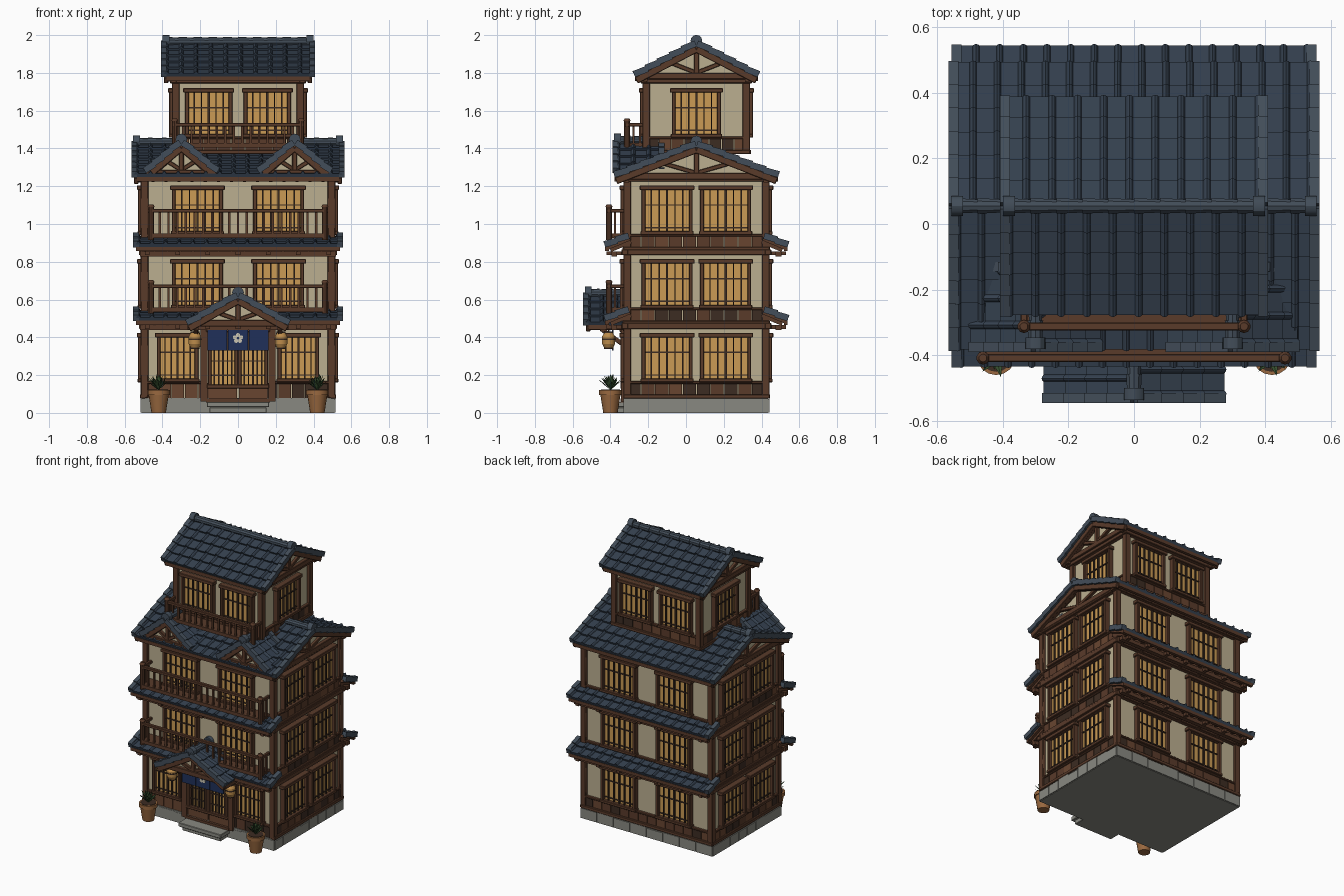
import bpy, bmesh, random
from math import pi, cos, sin
from mathutils import Matrix, Vector

if "Cube" in bpy.data.objects:
    bpy.data.objects.remove(bpy.data.objects["Cube"])

random.seed(4)
I, T = Matrix.Identity(4), Matrix.Translation
COL = dict(wood=(.10, .043, .023), dark=(.045, .025, .016), plank=(.14, .06, .03), plaster=(.5, .43, .28),
           glass=(.60, .33, .09), tile=(.035, .052, .078), cap=(.055, .075, .10), stone=(.25, .25, .22),
           navy=(.014, .03, .10), white=(.6, .56, .45), clay=(.32, .14, .05), leaf=(.04, .085, .03), lamp=(.5, .26, .07))
MAT, parts = {}, {}
for k, c in COL.items():
    MAT[k] = bpy.data.materials.new(k)
    MAT[k].diffuse_color = (*c, 1)
CY = 0.055  # y of the ridge line and body centre


def bm_of(part, mat):
    return parts.setdefault(part, (bmesh.new(), mat))[0]


def rz(a):
    return Matrix.Rotation(a, 4, 'Z')


def box(part, mat, x0, x1, y0, y1, z0, z1, M=I):
    S = Matrix.Diagonal((x1 - x0, y1 - y0, z1 - z0, 1))
    bmesh.ops.create_cube(bm_of(part, mat), size=1, matrix=M @ T(((x0 + x1) / 2, (y0 + y1) / 2, (z0 + z1) / 2)) @ S)


def beam(part, mat, p, q, w, h, M=I):
    p, q = Vector(p), Vector(q)
    R = (q - p).to_track_quat('Y', 'Z').to_matrix().to_4x4()
    S = Matrix.Diagonal((w, (q - p).length, h, 1))
    bmesh.ops.create_cube(bm_of(part, mat), size=1, matrix=M @ T((p + q) / 2) @ R @ S)


def cone(part, mat, p, q, r1, r2, n=12, M=I):
    p, q = Vector(p), Vector(q)
    R = (q - p).to_track_quat('Z', 'Y').to_matrix().to_4x4()
    bmesh.ops.create_cone(bm_of(part, mat), cap_ends=True, segments=n, radius1=r1, radius2=r2,
                          depth=(q - p).length, matrix=M @ T((p + q) / 2) @ R)


def face_m(ang, dist):
    """Local frame of a wall: x along the wall, y outwards."""
    return T((0, CY, 0)) @ rz(ang) @ T((0, dist, 0))


# ---- roofs ----
def slope(name, M, x0, x1, ye, ze, yr, zr, rows, cols):
    """Courses of rolled tiles falling towards local +y, on a timber deck."""
    bm = bm_of(name + "_tiles", 'tile')
    e, r = Vector((0, ye, ze)), Vector((0, yr, zr))
    s, L = (r - e).normalized(), (r - e).length
    n = Vector((0, -s.z, s.y)) if s.y > 0 else Vector((0, s.z, -s.y))
    prof = [(0, 0), (.68, 0), (.74, .009), (.82, .013), (.9, .009), (.97, 0)]
    w = (x1 - x0) / cols
    pts = [(x0 + (c + f) * w, h) for c in range(cols) for f, h in prof] + [(x1, 0)]
    for i in range(rows):
        a, b = e + s * (i * L / rows - .006), e + s * ((i + 1) * L / rows)
        vs = [[bm.verts.new(M @ (o + n * (hh + h * k) + Vector((x, 0, 0)))) for x, h in pts]
              for o, hh, k in ((a, 0, 0), (a, .02, 1), (b, .005, 1))]
        for j in range(len(pts) - 1):
            bm.faces.new((vs[0][j], vs[1][j], vs[1][j + 1], vs[0][j + 1]))
            bm.faces.new((vs[2][j], vs[2][j + 1], vs[1][j + 1], vs[1][j]))
        for x in (x0, x1):  # verge tiles
            c = Vector((x, 0, 0))
            beam(name + "_verge", 'cap', c + a + n * .016, c + b + n * .008, .03, .034, M)
    c = Vector(((x0 + x1) / 2, 0, 0)) - n * .009
    beam(name + "_deck", 'wood', c + e, c + r, x1 - x0 - .01, .018, M)
    for i in range(cols + 1):  # rafters
        c = Vector((x0 + .03 + i * (x1 - x0 - .06) / cols, 0, 0)) - n * .026
        beam(name + "_rafters", 'wood', c + e + s * .012, c + r, .016, .018, M)


def gable_roof(name, M, x0, x1, W, ze, zr, rows, cols):
    for A, a, b in ((M, x0, x1), (M @ rz(pi), -x1, -x0)):
        slope(name, A, a, b, W, ze, 0, zr, rows, cols)
        box(name + "_fascia", 'wood', a + .015, b - .015, W - .012, W + .008, ze - .026, ze - .002, A)
        for x in (a + .012, b - .012):
            beam(name + "_bargeboard", 'wood', (x, W, ze - .022), (x, 0, zr - .022), .024, .036, A)
    n = max(2, round((x1 - x0) / .075))
    d = (x1 - x0) / n
    for i in range(n):
        cone(name + "_ridge", 'cap', (x0 + i * d, 0, zr + .018), (x0 + i * d + d, 0, zr + .018), .025, .021, 10, M)
    for x in (x0 + .012, x1 - .012):
        cone(name + "_ridge", 'cap', (x - .018, 0, zr + .022), (x + .018, 0, zr + .022), .031, .031, 12, M)


def truss(name, M, W, zb, zp, depth=.02):
    """Plaster gable with tie beam, king post and struts."""
    bm = bm_of(name + "_gable_wall", 'plaster')
    f, b = [[bm.verts.new(M @ Vector(p)) for p in ((-W, y, zb), (W, y, zb), (0, y, zp))] for y in (0, -depth)]
    bm.faces.new(f[::-1])
    bm.faces.new(b)
    for i in range(3):
        bm.faces.new((f[i], f[(i + 1) % 3], b[(i + 1) % 3], b[i]))
    H = zp - zb
    box(name + "_truss", 'wood', -W, W, -.01, .026, zb - .014, zb + .02, M)
    box(name + "_truss", 'wood', -.013, .013, -.01, .022, zb, zp, M)
    for s in (-1, 1):
        beam(name + "_truss", 'wood', (0, .008, zb + .02), (s * W * .5, .008, zb + H * .5), .022, .022, M)
        beam(name + "_truss", 'wood', (s * W, .008, zb), (0, .008, zp), .024, .026, M)


# ---- walls and windows ----
def window(M, u, z0, w, h, bars=5, rows=(.12, .62), name="window"):
    a, b, z1 = u - w / 2, u + w / 2, z0 + h
    box(name + "_panes", 'glass', a, b, -.005, .01, z0, z1, M)
    for x in (a, b):
        box(name + "_frames", 'wood', x - .01, x + .01, -.005, .034, z0, z1, M)
    box(name + "_frames", 'wood', a - .02, b + .02, -.005, .04, z1 - .012, z1 + .012, M)
    box(name + "_frames", 'wood', a - .016, b + .016, -.005, .036, z0 - .01, z0 + .01, M)
    for i in range(1, bars + 1):
        x, t = a + i * w / (bars + 1), .006 if i == (bars + 1) / 2 else .0035
        box(name + "_lattice", 'dark', x - t, x + t, 0, .02, z0, z1, M)
    for r in rows:
        box(name + "_lattice", 'dark', a, b, 0, .017, z0 + h * r - .0035, z0 + h * r + .0035, M)


def planks(M, half, z0, z1, gap=0):
    n = round(half / .035)
    d = 2 * half / n
    for i in range(n):
        x = -half + i * d
        if abs(x + d / 2) > gap:
            m = random.choice(('wood', 'plank', 'dark', 'wood'))
            box("wainscot_" + m, m, x + .002, x + d - .002, -.005, .012, z0, z1, M)
    for a, b in ([(-half, half)] if not gap else [(-half, -gap), (gap, half)]):
        box("wall_rails", 'wood', a, b, -.005, .02, z1 - .004, z1 + .01, M)


def storey(hx, hy, z0, z1, layout, door=False):
    box("plaster_walls", 'plaster', -hx, hx, CY - hy, CY + hy, z0, z1)
    for sx in (-1, 1):
        for sy in (-1, 1):
            x, y = sx * hx, CY + sy * hy
            box("corner_posts", 'wood', x - .02, x + .02, y - .02, y + .02, z0, z1)
    for k in range(4):
        side = k % 2
        half, M = (hy, face_m(k * pi / 2, hx)) if side else (hx, face_m(k * pi / 2, hy))
        front = door and k == 2
        planks(M, half, z0, z0 + .078, .17 if front else 0)
        box("wall_rails", 'wood', -half - .03, half + .03, -.005, .028, z1 - .03, z1, M)
        if not front:
            box("wall_rails", 'wood', -half - .02, half + .02, -.005, .024, z0 - .005, z0 + .018, M)
        us, w = ((-.32, .32), .2) if front else layout[side]
        for u in us:
            window(M, u, z0 + .092, w, .24)


pair = {0: ((-.215, .215), .25), 1: ((-.155, .155), .25)}
for i in range(3):
    storey(.495, .367, .08 + .39 * i, .475 + .39 * i, pair, door=(i == 0))
storey(.33, .265, 1.375, 1.775, {0: ((-.155, .155), .23), 1: ((0,), .24)})

# main roof and top roof
C = T((0, CY, 0))
gable_roof("main_roof", C, -.55, .55, .425, 1.25, 1.415, 6, 15)
gable_roof("top_roof", C, -.393, .393, .318, 1.782, 1.948, 5, 10)
for a in (pi / 2, -pi / 2):
    truss("main", face_m(a, .50), .38, 1.25, 1.40)
    truss("top", face_m(a, .345), .28, 1.78, 1.93)
    for s in (-1, 0, 1):  # purlin ends
        box("purlins", 'wood', s * .37 - .014, s * .37 + .014, -.02, .045, 1.37 - abs(s) * .15, 1.40 - abs(s) * .15, face_m(a, .495))
        box("purlins", 'wood', s * .27 - .012, s * .27 + .012, -.02, .045, 1.905 - abs(s) * .15, 1.93 - abs(s) * .15, face_m(a, .335))

# small gables on the main roof, and the entrance porch roof
for x in (-.3, .3):
    gable_roof("dormer", T((x, 0, 0)) @ rz(-pi / 2), .13, .375, .18, 1.275, 1.425, 4, 3)
    truss("dormer", T((x, -.345, 0)) @ rz(pi), .15, 1.265, 1.40)
gable_roof("porch_roof", rz(-pi / 2), .31, .53, .26, .468, .615, 4, 3)
truss("porch", T((0, -.485, 0)) @ rz(pi), .235, .472, .595)
for s in (-1, 1):
    box("porch_beams", 'wood', s * .225 - .016, s * .225 + .016, -.51, -.31, .44, .475)
    box("porch_posts", 'wood', s * .18 - .018, s * .18 + .018, -.345, -.30, .06, .475)
    beam("porch_beams", 'wood', (s * .21, -.33, .36), (s * .225, -.45, .445), .022, .022)

# skirt roofs at front and back, with carried eave beams
for k in (0, 1):
    z = .49 + .39 * k
    for a in (0, pi):
        M = C @ rz(a)
        slope("skirt_roof", M, -.54, .54, .475, z, .355, z + .05, 2, 15)
        box("skirt_beams", 'wood', -.54, .54, .463, .483, z - .024, z - .002, M)
        box("skirt_beams", 'wood', -.52, .52, .42, .45, z - .052, z - .026, M)
        for i in range(7):
            x = -.48 + .16 * i
            box("skirt_brackets", 'wood', x - .012, x + .012, .36, .475, z - .045, z - .025, M)


# balconies
def balcony(hx, yr, yw, z0, z1, n):
    nm = "balcony"
    box(nm + "_floor", 'wood', -hx, hx, yr - .012, yw, z0, z0 + .024)
    box(nm + "_rails", 'wood', -hx - .015, hx + .015, yr - .012, yr + .012, z1 - .03, z1 - .01)
    for i in range(1, n):
        x = -hx + 2 * hx * i / n
        box(nm + "_balusters", 'wood', x - .006, x + .006, yr - .006, yr + .006, z0, z1 - .02)
    for s in (-1, 1):
        cone(nm + "_posts", 'wood', (s * hx, yr, z0 - .01), (s * hx, yr, z1), .016, .016, 10)
        cone(nm + "_posts", 'wood', (s * hx, yr, z1), (s * hx, yr, z1 + .014), .02, .012, 10)
        box(nm + "_rails", 'wood', s * hx - .01, s * hx + .01, yr, yw, z1 - .03, z1 - .01)
        for y in (yr + (yw - yr) / 3, yr + (yw - yr) * 2 / 3):
            box(nm + "_balusters", 'wood', s * hx - .006, s * hx + .006, y - .006, y + .006, z0, z1 - .02)


balcony(.46, -.408, -.31, .535, .69, 20)
balcony(.46, -.408, -.31, .925, 1.09, 20)
balcony(.335, -.312, -.21, 1.405, 1.545, 15)

# stone base with proud blocks, and the step
box("foundation", 'stone', -.51, .51, -.33, .435, 0, .08)
for k in range(4):
    half, d = ((.515, .383), (.383, .513))[k % 2]
    for i in range(8):
        x, w = -half + i * half / 4, half / 4
        box("foundation_blocks", 'stone', x + .002, x + w - .002, -.01, .004, .003, .077 - random.random() * .012, face_m(k * pi / 2, d))
box("door_step", 'stone', -.165, .165, -.43, -.32, .03, .058)
box("door_step", 'stone', -.15, .15, -.41, -.32, 0, .03)

# sliding doors, split curtain and blossom ornament
F = face_m(pi, .367)
for u in (-.079, .079):
    window(F, u, .14, .14, .30, 5, (.2, .45), "door")
    box("door_panels", 'plank', u - .075, u + .075, -.005, .018, .06, .135, F)
box("door_threshold", 'wood', -.17, .17, -.005, .035, .055, .075, F)
box("curtain_rod", 'wood', -.2, .2, -.40, -.375, .45, .472)
for i in (-1, 0, 1):
    box("split_curtain", 'navy', i * .109 - .052, i * .109 + .052, -.393, -.385, .33, .46)
for i in range(5):
    x, z = .017 * sin(i * 2 * pi / 5), .395 + .017 * cos(i * 2 * pi / 5)
    cone("blossom_ornament", 'white', (x, -.392, z), (x, -.397, z), .011, .011, 12)
cone("blossom_centre", 'navy', (0, -.395, .395), (0, -.399, .395), .005, .005, 10)

# lanterns, pots and plants
for s in (-1, 1):
    L = T((s * .228, -.41, 0))
    for z, q, r1, r2 in ((.345, .365, .024, .034), (.365, .405, .034, .034), (.405, .425, .034, .022)):
        cone("lantern", 'lamp', (0, 0, z), (0, 0, q), r1, r2, 14, L)
    for z in (.338, .385, .422):
        r = .036 if z == .385 else .025
        cone("lantern_rings", 'dark', (0, 0, z), (0, 0, z + .008), r, r, 14, L)
    cone("lantern_rings", 'dark', (0, 0, .425), (0, 0, .455), .004, .004, 6, L)
    P = T((s * .42, -.40, 0))
    cone("plant_pot", 'clay', (0, 0, 0), (0, 0, .10), .038, .054, 16, P)
    cone("plant_pot", 'clay', (0, 0, .095), (0, 0, .12), .06, .06, 16, P)
    cone("pot_soil", 'dark', (0, 0, .115), (0, 0, .123), .05, .05, 16, P)
    bm = bm_of("plant_leaves", 'leaf')
    for i in range(26):
        a, t, ln = i * 2.4, .12 + .75 * (i / 26), .075 + random.random() * .025
        d, w = Vector((cos(a) * sin(t), sin(a) * sin(t), cos(t))), Vector((-sin(a), cos(a), 0)) * .01
        o = Vector((0, 0, .12))
        v = [bm.verts.new(P @ p) for p in (o, o + d * ln * .55 + w, o + d * ln + Vector((0, 0, -.01)), o + d * ln * .55 - w)]
        bm.faces.new(v[:3])
        bm.faces.new((v[0], v[2], v[3]))

# turn every collected part into an object
for name, (bm, mat) in parts.items():
    me = bpy.data.meshes.new(name)
    bm.to_mesh(me)
    bm.free()
    me.materials.append(MAT[mat])
    ob = bpy.data.objects.new(name, me)
    bpy.context.collection.objects.link(ob)
    if name.endswith(("_ridge", "lantern", "plant_pot", "_posts")):
        bpy.context.view_layer.objects.active = ob
        bpy.ops.object.select_all(action='DESELECT')
        ob.select_set(True)
        bpy.ops.object.shade_smooth_by_angle()
    if name.endswith(("_frames", "_bargeboard", "_rails", "corner_posts", "_truss", "door_step")):
        b = ob.modifiers.new("edge", 'BEVEL')
        b.width, b.segments = .003, 1

for m in bpy.data.materials:
    if m.users and not m.is_grease_pencil:
        m.use_nodes = True
        m.node_tree.nodes["Principled BSDF"].inputs["Base Color"].default_value = m.diffuse_color
